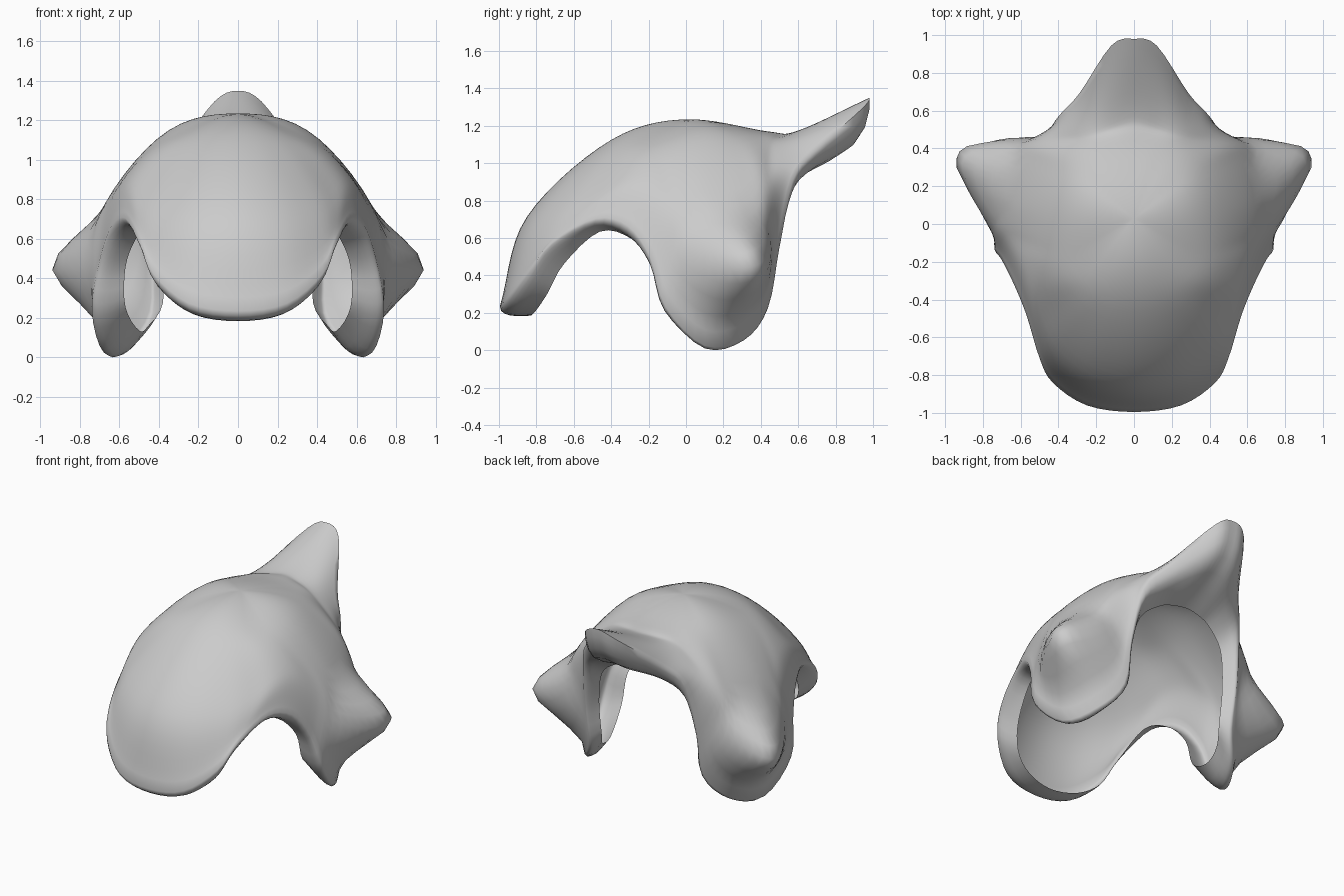
import bpy, bmesh, math
from mathutils import Vector as V

if "Cube" in bpy.data.objects:
    bpy.data.objects.remove(bpy.data.objects["Cube"])

APEX = V((0, 0.03, 1.23))
# half-shell meridians from front to back: mid point, outer rim, inner lip edge
HALF = [
    ((0, -.85, .71), (0, -.995, .23), (0, -.83, .18)),
    ((.22, -.80, .72), (.25, -.96, .27), (.2, -.8, .21)),
    ((.40, -.66, .76), (.43, -.84, .42), (.34, -.74, .30)),
    ((.48, -.50, .83), (.50, -.71, .58), (.41, -.65, .46)),
    ((.53, -.34, .90), (.57, -.48, .70), (.47, -.46, .63)),
    ((.58, -.20, .89), (.64, -.31, .66), (.52, -.29, .59)),
    ((.65, -.08, .79), (.70, -.19, .49), (.57, -.17, .45)),
    ((.72, .00, .67), (.74, -.11, .23), (.57, -.10, .25)),
    ((.745, .12, .60), (.68, .10, .02), (.50, .12, .13)),
    ((.72, .26, .60), (.57, .31, .06), (.45, .28, .16)),
    ((.64, .39, .68), (.45, .44, .23), (.38, .39, .27)),
    ((.54, .43, .84), (.44, .50, .55), (.38, .42, .52)),
    ((.41, .46, .98), (.40, .57, .90), (.33, .46, .75)),
    ((.26, .49, 1.10), (.29, .69, 1.06), (.20, .50, .86)),
    ((.12, .56, 1.15), (.12, .945, 1.29), (.10, .52, .89)),
    ((0, .60, 1.17), (0, .98, 1.345), (0, .53, .90)),
]


def catmull(a, b, c, d, t):
    return 0.5 * (2*b + (c-a)*t + (2*a-5*b+4*c-d)*t*t + (3*b-a-3*c+d)*t**3)


def flip(p):
    return V((-p.x, p.y, p.z))


def closed(row, n):
    k = len(row)
    return [catmull(row[i-1], row[i], row[(i+1) % k], row[(i+2) % k], j/n)
            for i in range(k) for j in range(n)]


def opened(pts, ghost, n):
    pts = [ghost] + pts + [2*pts[-1] - pts[-2]]
    out = [catmull(*pts[i:i+4], j/n) for i in range(len(pts)-3) for j in range(n)]
    return out + [pts[-2]]


# control rows around the shell, mirrored to closed loops
rows = [[], [], [], [], []]
N = len(HALF) - 1
for i, m in enumerate(HALF):
    mid, rim, inner = map(V, m)
    a = math.pi * i / N
    c = math.cos(a)
    ring = V((.41*math.sin(a), .02 - .42*c, 1.10 + .0425*c*c - .0225*c))
    along = (inner - rim).normalized()
    out = rim - mid
    out = (out - along*out.dot(along)).normalized()
    bulge = rim.lerp(inner, .35) + out*(inner - rim).length*.18
    for r, p in zip(rows, (ring, mid, rim, bulge, inner)):
        r.append(p)
rows = [closed(r + [flip(p) for p in r[-2:0:-1]], 4) for r in rows]


# side horn: pull the cheek surface out to a blunt point
def horn(p):
    s = 1 if p.x >= 0 else -1
    q = V((abs(p.x), p.y, p.z))
    d = (q - V((.72, .26, .43))).length
    f = max(0, 1 - max(0, d - .05)/.27)**1.2
    q += V((.92, .46, .02)) * .23 * f
    return V((s*q.x, q.y, q.z))


columns = []
for ring, mid, rim, bulge, inner in zip(*rows):
    ghost = V((-ring.x, 2*APEX.y - ring.y, ring.z))
    shell = [horn(p) for p in opened([APEX, ring, mid, rim], ghost, 7)[1:]]
    lip = opened([rim, bulge, inner], rim.lerp(mid, .3), 3)[1:]
    columns.append(shell + lip)

# shell with rolled lip
bm = bmesh.new()
top = bm.verts.new(APEX)
cols = [[bm.verts.new(p) for p in c] for c in columns]
for a, b in zip(cols, cols[1:] + cols[:1]):
    bm.faces.new((top, a[0], b[0]))
    for k in range(len(a) - 1):
        bm.faces.new((a[k], a[k+1], b[k+1], b[k]))
low = min(v.co.z for v in bm.verts)
bmesh.ops.translate(bm, verts=bm.verts, vec=(0, 0, -low))
bmesh.ops.recalc_face_normals(bm, faces=bm.faces)
if sum(f.normal.z for f in top.link_faces) < 0:
    bmesh.ops.reverse_faces(bm, faces=bm.faces)
me = bpy.data.meshes.new("horned_shell")
bm.to_mesh(me)
bm.free()
ob = bpy.data.objects.new("horned_shell", me)
bpy.context.collection.objects.link(ob)
bpy.context.view_layer.objects.active = ob
ob.select_set(True)
bpy.ops.object.shade_smooth_by_angle(angle=math.radians(70))
